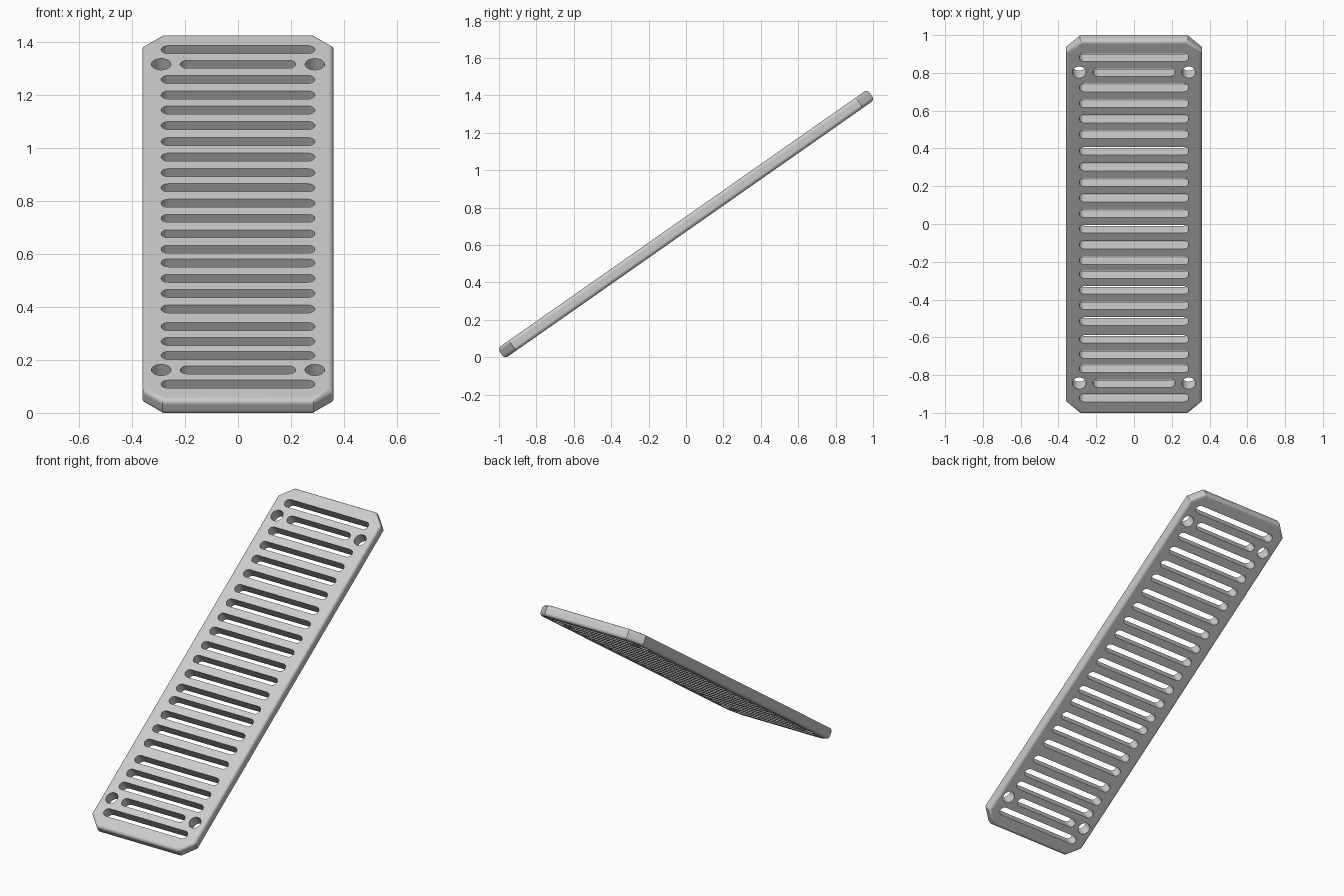
import bpy, bmesh, math
from mathutils import Matrix

if "Cube" in bpy.data.objects:
    bpy.data.objects.remove(bpy.data.objects["Cube"], do_unlink=True)

HALF_W, HALF_L, THICK = 0.36, 1.207, 0.067
CHAMFER, FILLET = 0.075, 0.02
TILT = math.radians(35)
SLOT_R, HOLE_R = 0.026, 0.037
LONG, SHORT = 0.29, 0.218
HOLE_X = 0.29

# Slot centres along the plate, spaced a little unevenly
SLOTS = [1.10, 0.904, 0.802, 0.703, 0.601, 0.495, 0.393, 0.291, 0.192, 0.09, -0.009,
         -0.111, -0.213, -0.302, -0.404, -0.503, -0.605, -0.721, -0.819, -0.911, -1.10]
HOLE_ROWS = [1.004, -1.006]

metal = bpy.data.materials.new("light_grey")
metal.use_nodes = True
grey = (0.6, 0.6, 0.6, 1.0)
metal.diffuse_color = grey
metal.node_tree.nodes["Principled BSDF"].inputs["Base Color"].default_value = grey


def prism(bm, outline, height):
    """Extrude a counter-clockwise outline, centred on z = 0."""
    base = bm.faces.new([bm.verts.new((x, y, -height / 2)) for x, y in outline])
    out = bmesh.ops.extrude_face_region(bm, geom=[base])
    top = [g for g in out["geom"] if isinstance(g, bmesh.types.BMVert)]
    bmesh.ops.translate(bm, verts=top, vec=(0, 0, height))


def rounded_slot(cx, cy, half, r, steps=10):
    """Outline with semicircular ends; half equal to r gives a circle."""
    pts = []
    for side, start in ((1, -math.pi / 2), (-1, math.pi / 2)):
        count = steps if half == r else steps + 1
        for i in range(count):
            a = start + math.pi * i / steps
            pts.append((cx + side * (half - r) + r * math.cos(a), cy + r * math.sin(a)))
    return pts


def make_object(name, bm):
    bmesh.ops.recalc_face_normals(bm, faces=bm.faces)
    mesh = bpy.data.meshes.new(name)
    bm.to_mesh(mesh)
    bm.free()
    obj = bpy.data.objects.new(name, mesh)
    bpy.context.collection.objects.link(obj)
    return obj


# Plate with clipped corners and filleted upper and lower rims
w, l, c = HALF_W, HALF_L, CHAMFER
bm = bmesh.new()
prism(bm, [(w, c - l), (w, l - c), (w - c, l), (c - w, l),
           (-w, l - c), (-w, c - l), (c - w, -l), (w - c, -l)], THICK)
rims = [e for e in bm.edges if abs(e.verts[0].co.z - e.verts[1].co.z) < 1e-5]
bmesh.ops.bevel(bm, geom=rims, offset=FILLET, segments=5, profile=0.5, affect='EDGES')
plate = make_object("slotted_plate", bm)
plate.data.materials.append(metal)

# Cutter for slots and screw holes
bm = bmesh.new()
for y in SLOTS:
    prism(bm, rounded_slot(0, y, LONG, SLOT_R), THICK * 3)
for y in HOLE_ROWS:
    prism(bm, rounded_slot(0, y, SHORT, SLOT_R), THICK * 3)
    for x in (-HOLE_X, HOLE_X):
        prism(bm, rounded_slot(x, y, HOLE_R, HOLE_R, 14), THICK * 3)
cutter = make_object("slot_cutter", bm)
cutter.hide_render = True

# Cut the openings
cut = plate.modifiers.new("openings", 'BOOLEAN')
cut.operation, cut.solver, cut.object = 'DIFFERENCE', 'EXACT', cutter
bpy.ops.object.select_all(action='DESELECT')
plate.select_set(True)
bpy.context.view_layer.objects.active = plate
bpy.ops.object.modifier_apply(modifier=cut.name)
bpy.data.objects.remove(cutter, do_unlink=True)

# Tilt the plate and rest it on the ground
plate.data.transform(Matrix.Rotation(TILT, 4, 'X'))
low = min(v.co.z for v in plate.data.vertices)
plate.data.transform(Matrix.Translation((0, 0, -low)))

# Smooth fillets and hole walls, keep the broad faces flat
bpy.ops.object.shade_smooth_by_angle(angle=math.radians(30))
weighted = plate.modifiers.new("clean_shading", 'WEIGHTED_NORMAL')
weighted.keep_sharp = True
